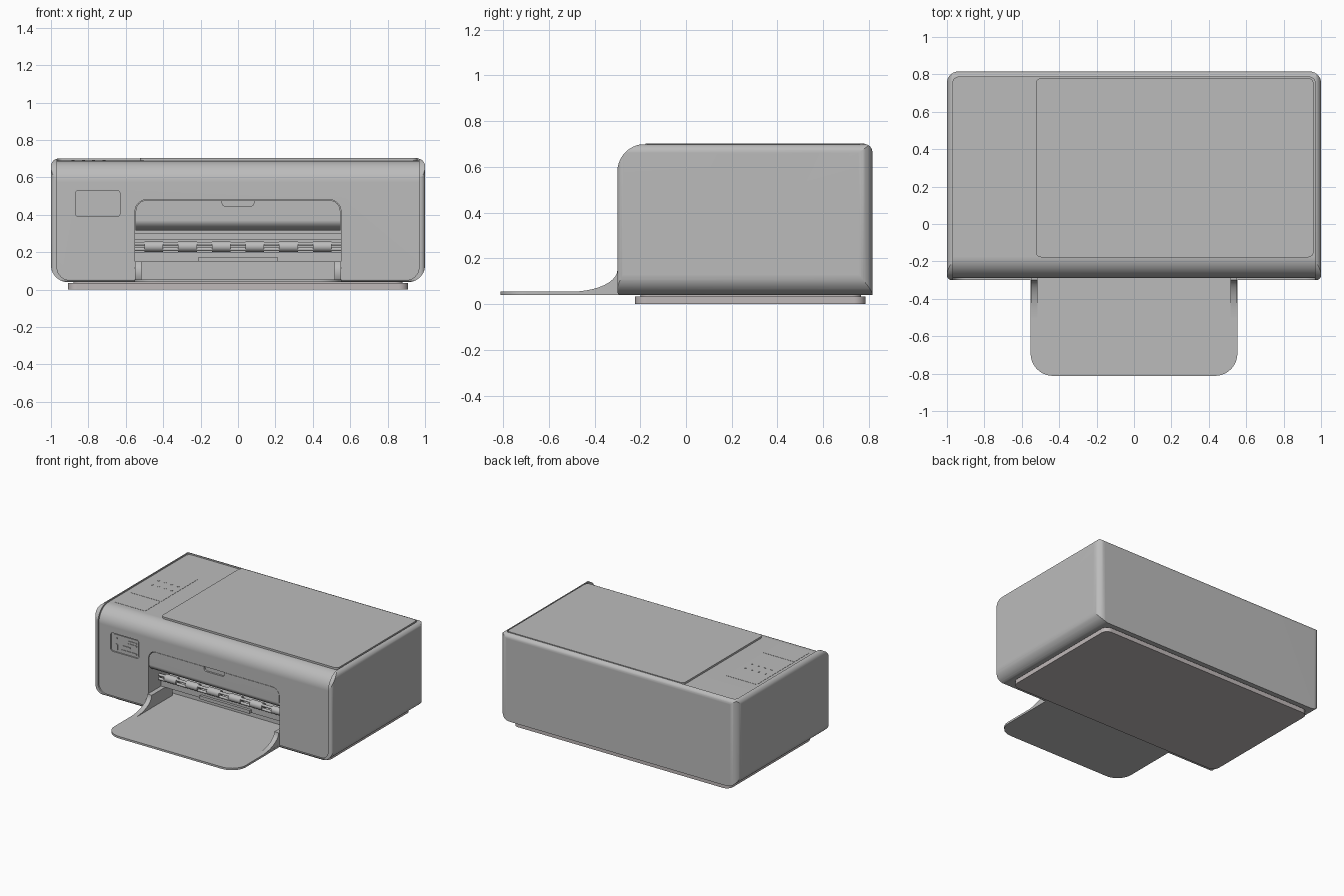
import bpy, bmesh, math
from mathutils import Vector

cube = bpy.data.objects.get("Cube")
if cube:
    bpy.data.objects.remove(cube, do_unlink=True)


def material(name, rgb):
    m = bpy.data.materials.new(name)
    m.use_nodes = True
    m.diffuse_color = (*rgb, 1)
    m.node_tree.nodes["Principled BSDF"].inputs["Base Color"].default_value = (*rgb, 1)
    return m


grey = material("casing grey", (0.5, 0.5, 0.5))
warm = material("base warm grey", (0.52, 0.48, 0.48))


def rounded(corners, steps=10):
    """Outline from (u, v, radius) corners, each right angle filleted."""
    out = []
    for i, (u, v, r) in enumerate(corners):
        p = Vector((u, v))
        if r == 0:
            out.append((u, v))
            continue
        a = (Vector(corners[i - 1][:2]) - p).normalized()
        b = (Vector(corners[(i + 1) % len(corners)][:2]) - p).normalized()
        for k in range(steps + 1):
            t = math.pi / 2 * k / steps
            out.append(tuple(p + a * r * (1 - math.sin(t)) + b * r * (1 - math.cos(t))))
    return out


def rect(u0, u1, v0, v1, r=0, r_top=None):
    rt = r if r_top is None else r_top
    return rounded([(u0, v0, r), (u1, v0, r), (u1, v1, rt), (u0, v1, rt)])


def prism(name, outline, axis, lo, hi, mat=grey):
    """Extrude an outline along x (y,z), y (x,z) or z (x,y)."""
    place = {"x": lambda u, v, w: (w, u, v),
             "y": lambda u, v, w: (u, w, v),
             "z": lambda u, v, w: (u, v, w)}[axis]
    bm = bmesh.new()
    rings = [[bm.verts.new(place(u, v, w)) for u, v in outline] for w in (lo, hi)]
    n = len(outline)
    for ring in rings:
        bm.faces.new(ring)
    for i in range(n):
        j = (i + 1) % n
        bm.faces.new((rings[0][i], rings[0][j], rings[1][j], rings[1][i]))
    bmesh.ops.recalc_face_normals(bm, faces=bm.faces)
    mesh = bpy.data.meshes.new(name)
    bm.to_mesh(mesh)
    bm.free()
    mesh.materials.append(mat)
    ob = bpy.data.objects.new(name, mesh)
    bpy.context.collection.objects.link(ob)
    return ob


def activate(ob):
    bpy.ops.object.select_all(action="DESELECT")
    ob.select_set(True)
    bpy.context.view_layer.objects.active = ob


def combine(ob, tool, operation, keep=False):
    mod = ob.modifiers.new("cut", "BOOLEAN")
    mod.object, mod.operation, mod.solver = tool, operation, "EXACT"
    activate(ob)
    bpy.ops.object.modifier_apply(modifier=mod.name)
    if not keep:
        bpy.data.objects.remove(tool, do_unlink=True)


# Outer shell: side, front and plan outlines intersected
side = [(-0.3, 0.04, 0.015), (0.815, 0.04, 0), (0.815, 0.7, 0.035), (-0.3, 0.7, 0.12)]
shell = prism("outer_shell", rounded(side), "x", -1, 1)
combine(shell, prism("front_outline", rect(-1, 1, 0.04, 0.7, 0.09, 0.04), "y", -1, 1), "INTERSECT")
combine(shell, prism("plan_outline", rect(-1, 1, -0.3, 0.815, 0.025, 0.06), "z", -1, 1), "INTERSECT")

# Inner region hollows the shell, then is used up in shaping the core
inner = prism("inner_region", rect(-0.968, 0.968, 0.05, 1, 0.07, 0), "y", -1, 0.785)
combine(inner, prism("inner_plan", rect(-0.968, 0.968, -1.1, 0.785, 0, 0.03), "z", -1, 2), "INTERSECT")
combine(shell, inner, "DIFFERENCE", keep=True)

# Core set slightly back from the shell rim
core_side = [(-0.288, 0.045, 0.01), (0.8, 0.045, 0), (0.8, 0.689, 0), (-0.288, 0.689, 0.115)]
core = prism("front_and_top_casing", rounded(core_side), "x", -0.99, 0.99)
combine(core, inner, "INTERSECT")

# Paper outlet opening
for body in (core, shell):
    combine(body, prism("outlet_cutter", rect(-0.55, 0.55, 0.053, 0.48, 0, 0.06), "y", -0.5, -0.02), "DIFFERENCE")

# Control panel recess
combine(core, prism("panel_cutter", rect(-0.87, -0.63, 0.39, 0.53, 0.02), "y", -0.5, -0.278), "DIFFERENCE")

# Outlet door curling inward at the bottom, with a finger notch
door_side = [(-0.286, 0.48), (-0.286, 0.37)]
for k in range(1, 9):
    t = math.pi / 2 * k / 8
    door_side.append((-0.196 - 0.09 * math.cos(t), 0.37 - 0.055 * math.sin(t)))
door_side += [(-0.03, 0.315), (-0.03, 0.48)]
door = prism("outlet_door", door_side, "x", -0.547, 0.547)
combine(door, prism("door_outline", rect(-0.547, 0.547, 0, 0.477, 0, 0.058), "y", -1, 1), "INTERSECT")
combine(door, prism("notch_cutter", rect(-0.085, 0.085, 0.445, 0.6, 0.02, 0), "y", -0.5, -0.272), "DIFFERENCE")


# Paper feed mechanism: rods, rollers and ledges
def rod(name, x0, x1, y, z, r):
    ring = [(y + r * math.cos(math.tau * k / 16), z + r * math.sin(math.tau * k / 16)) for k in range(16)]
    prism(name, ring, "x", x0, x1)


prism("feed_upper_bar", rect(-0.55, 0.55, 0.265, 0.3), "y", -0.1, -0.02)
prism("feed_lower_ledge", rect(-0.55, 0.55, 0.15, 0.2), "y", -0.14, -0.02)
prism("feed_center_guide", rect(-0.21, 0.21, 0.15, 0.175), "y", -0.16, -0.1)
for z in (0.245, 0.215):
    rod("feed_rod", -0.55, 0.55, -0.16, z, 0.01)
for i in range(6):
    x = -0.45 + 0.18 * i
    rod("feed_roller", x - 0.05, x + 0.05, -0.15, 0.23, 0.028)

# Output tray with curved side ramps
prism("output_tray", rect(-0.553, 0.553, -0.812, -0.02, 0.12, 0), "z", 0.04, 0.055)
ramp = [(-0.5 + 0.2 * math.sin(math.pi / 2 * k / 10),
         0.055 + 0.095 * (1 - math.cos(math.pi / 2 * k / 10))) for k in range(11)]
ramp += [(-0.05, 0.15), (-0.05, 0.05), (-0.5, 0.05)]
for s in (-1, 1):
    prism("tray_side_ramp", ramp, "x", *sorted((s * 0.515, s * 0.552)))

# Scanner lid
prism("scanner_lid", rect(-0.525, 0.96, -0.178, 0.78, 0.03), "z", 0.68, 0.703)

# Top panel plates and small buttons
for y0, y1 in ((-0.15, 0.033), (0.04, 0.485)):
    prism("top_panel_plate", rect(-0.935, -0.675, y0, y1), "z", 0.685, 0.6905)
for i in range(4):
    for j in range(2):
        x, y = -0.89 + 0.055 * i, 0.22 + 0.08 * j
        prism("top_button", rect(x, x + 0.016, y, y + 0.016, 0.006), "z", 0.688, 0.693)

# Front control panel details
prism("control_panel_plate", rect(-0.864, -0.636, 0.396, 0.524, 0.017), "y", -0.284, -0.27)
for x0, x1, z0, z1 in ((-0.83, -0.812, 0.405, 0.455), (-0.785, -0.65, 0.408, 0.422),
                       (-0.78, -0.705, 0.444, 0.455), (-0.725, -0.65, 0.47, 0.482),
                       (-0.725, -0.65, 0.492, 0.502), (-0.83, -0.815, 0.49, 0.502)):
    prism("control_panel_key", rect(x0, x1, z0, z1, 0.004), "y", -0.288, -0.28)

# Base plinth
prism("base_plinth", rect(-0.91, 0.91, -0.222, 0.785, 0.05), "z", 0, 0.034, warm)
prism("base_neck", rect(-0.88, 0.88, -0.2, 0.765, 0.04), "z", 0.03, 0.045, warm)

# Smooth the curved edges and keep flats flat
for ob in [o for o in bpy.context.collection.objects if o.type == "MESH"]:
    activate(ob)
    bpy.ops.object.shade_smooth_by_angle(angle=math.radians(30))
    weighted = ob.modifiers.new("flat_normals", "WEIGHTED_NORMAL")
    weighted.keep_sharp = True
